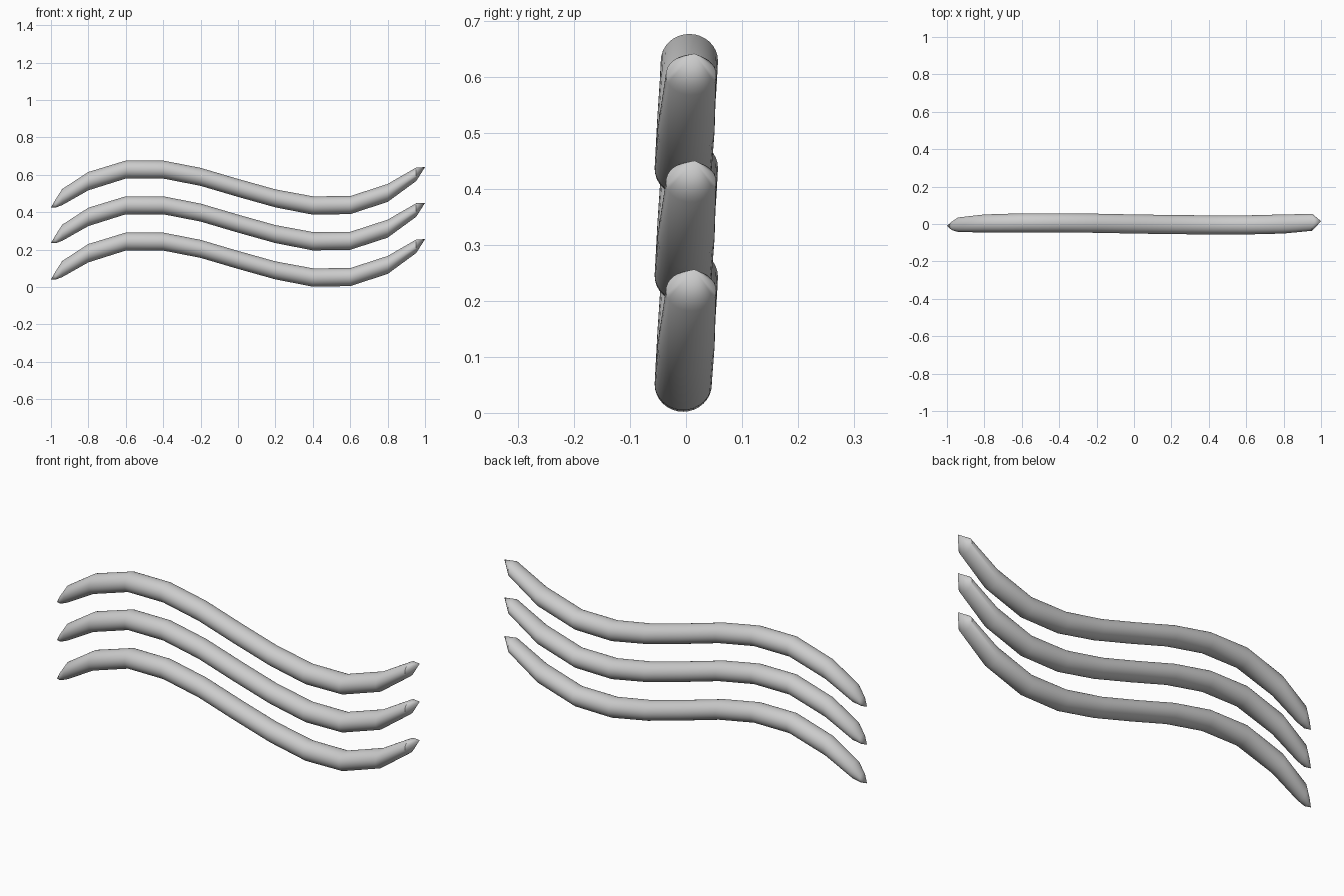
import bpy, bmesh, math

if "Cube" in bpy.data.objects:
    bpy.data.objects.remove(bpy.data.objects["Cube"])

SIDES = 32
# Ring stations along one wave: x, centre y, centre z, half width, half height
RINGS = [(-0.975, -0.010, 0.066, 0.022, 0.022),
         (-0.94, -0.004, 0.100, 0.039, 0.043),
         (-0.8, 0.003, 0.185, 0.048, 0.049),
         (-0.6, 0.006, 0.247, 0.051, 0.048),
         (-0.4, 0.006, 0.247, 0.051, 0.048),
         (-0.2, 0.004, 0.208, 0.051, 0.048),
         (0.0, 0.000, 0.149, 0.051, 0.048),
         (0.2, -0.003, 0.093, 0.051, 0.048),
         (0.4, -0.005, 0.055, 0.051, 0.049),
         (0.6, -0.005, 0.057, 0.051, 0.048),
         (0.8, 0.000, 0.122, 0.051, 0.048),
         (0.953, 0.009, 0.222, 0.045, 0.036)]
LEFT_TIP = (-1.0, -0.010, 0.045)
RIGHT_TIP = (1.0, 0.015, 0.260)


def make_wave(name, lift):
    bm = bmesh.new()
    loops = []
    for x, y, z, ry, rz in RINGS:
        loops.append([bm.verts.new((x,
                                    y + ry * math.cos(2 * math.pi * i / SIDES),
                                    z + rz * math.sin(2 * math.pi * i / SIDES)))
                      for i in range(SIDES)])
    # Tube walls
    for a, b in zip(loops, loops[1:]):
        for i in range(SIDES):
            j = (i + 1) % SIDES
            bm.faces.new((a[i], a[j], b[j], b[i]))
    # Pointed ends
    for loop, tip in ((loops[0], LEFT_TIP), (loops[-1], RIGHT_TIP)):
        v = bm.verts.new(tip)
        for i in range(SIDES):
            bm.faces.new((loop[i], loop[(i + 1) % SIDES], v))
    bmesh.ops.recalc_face_normals(bm, faces=bm.faces)
    mesh = bpy.data.meshes.new(name)
    bm.to_mesh(mesh)
    bm.free()
    obj = bpy.data.objects.new(name, mesh)
    obj.location.z = lift
    bpy.context.collection.objects.link(obj)
    bpy.ops.object.select_all(action='DESELECT')
    obj.select_set(True)
    bpy.context.view_layer.objects.active = obj
    bpy.ops.object.shade_smooth_by_angle(angle=math.radians(35))


# Three stacked waves
for label, lift in (("lower_wave", -0.004), ("middle_wave", 0.19), ("upper_wave", 0.381)):
    make_wave(label, lift)
